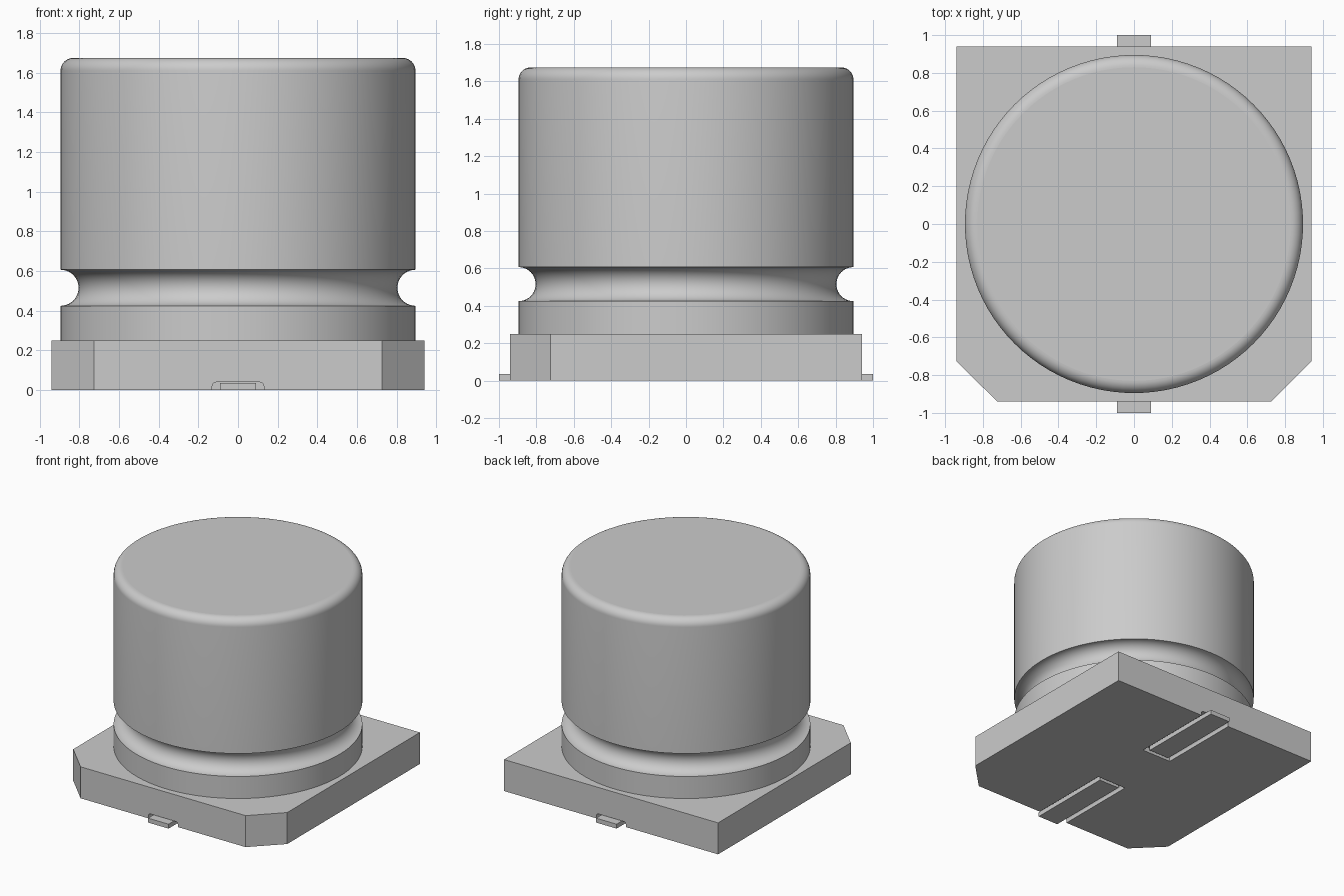
import bpy, bmesh
from math import sin, cos, pi, radians
from mathutils import Vector

cube = bpy.data.objects.get("Cube")
if cube:
    bpy.data.objects.remove(cube, do_unlink=True)

GREY = (0.6, 0.6, 0.6, 1.0)
mat = bpy.data.materials.new("plain grey")
mat.use_nodes = True
mat.diffuse_color = GREY
mat.node_tree.nodes["Principled BSDF"].inputs["Base Color"].default_value = GREY


def make_object(name, bm):
    bmesh.ops.recalc_face_normals(bm, faces=bm.faces)
    mesh = bpy.data.meshes.new(name)
    bm.to_mesh(mesh)
    bm.free()
    mesh.materials.append(mat)
    obj = bpy.data.objects.new(name, mesh)
    bpy.context.collection.objects.link(obj)
    return obj


def activate(obj):
    bpy.ops.object.select_all(action="DESELECT")
    obj.select_set(True)
    bpy.context.view_layer.objects.active = obj


def prism(name, outline, direction):
    """Extrude a flat closed outline along a direction."""
    bm = bmesh.new()
    face = bm.faces.new([bm.verts.new(p) for p in outline])
    moved = bmesh.ops.extrude_face_region(bm, geom=[face], use_keep_orig=True)["geom"]
    verts = [g for g in moved if isinstance(g, bmesh.types.BMVert)]
    bmesh.ops.translate(bm, verts=verts, vec=Vector(direction))
    return make_object(name, bm)


def arc(cx, cz, r, start, end, steps):
    angles = [radians(start + (end - start) * i / steps) for i in range(steps + 1)]
    return [(cx + r * cos(a), cz + r * sin(a)) for a in angles]


# Base plate with two chamfered front corners
H, C, BASE_H = 0.94, 0.725, 0.25
outline = [(-C, -H, 0), (C, -H, 0), (H, -C, 0), (H, H, 0), (-H, H, 0), (-H, -C, 0)]
base = prism("base_plate", outline, (0, 0, BASE_H))

# Underside slots and the flat leads lying in them
SLOT_W, SLOT_H, LEAD_W, LEAD_H, R = 0.13, 0.04, 0.09, 0.035, 0.02
for side, label in ((-1, "front"), (1, "back")):
    section = [(-SLOT_W, -0.05), (SLOT_W, -0.05)]
    section += arc(SLOT_W - R, SLOT_H - R, R, 0, 90, 4)
    section += arc(R - SLOT_W, SLOT_H - R, R, 90, 180, 4)
    cutter = prism(label + "_slot_cutter", [(x, side * 0.26, z) for x, z in section],
                   (0, side * 0.8, 0))
    cutter.hide_render = True
    activate(base)
    cut = base.modifiers.new("slot", "BOOLEAN")
    cut.operation = "DIFFERENCE"
    cut.solver = "EXACT"
    cut.object = cutter
    bpy.ops.object.modifier_apply(modifier=cut.name)
    bpy.data.objects.remove(cutter, do_unlink=True)

    y = side * 0.29
    prism(label + "_lead",
          [(-LEAD_W, y, 0), (LEAD_W, y, 0), (LEAD_W, y, LEAD_H), (-LEAD_W, y, LEAD_H)],
          (0, side * 0.71, 0))

# Turned can: lower band, half-round groove, tall wall, rounded top rim
RAD, TOP, GROOVE_Z, GROOVE_R, RIM = 0.895, 1.675, 0.516, 0.091, 0.065
profile = [(0, BASE_H), (RAD, BASE_H)]
profile += arc(RAD, GROOVE_Z, GROOVE_R, 270, 90, 20)
profile += arc(RAD - RIM, TOP - RIM, RIM, 0, 90, 10)
profile.append((0, TOP))

bm = bmesh.new()
verts = [bm.verts.new((r, 0, z)) for r, z in profile]
edges = [bm.edges.new(pair) for pair in zip(verts, verts[1:])]
bmesh.ops.spin(bm, geom=verts + edges, cent=(0, 0, 0), axis=(0, 0, 1),
               angle=2 * pi, steps=96, use_merge=False)
bmesh.ops.remove_doubles(bm, verts=bm.verts, dist=0.0001)
can = make_object("can", bm)
activate(can)
bpy.ops.object.shade_smooth_by_angle(angle=radians(35))

# Keep the end caps perfectly flat
for poly in can.data.polygons:
    if abs(poly.normal.z) > 0.9999:
        poly.use_smooth = False
